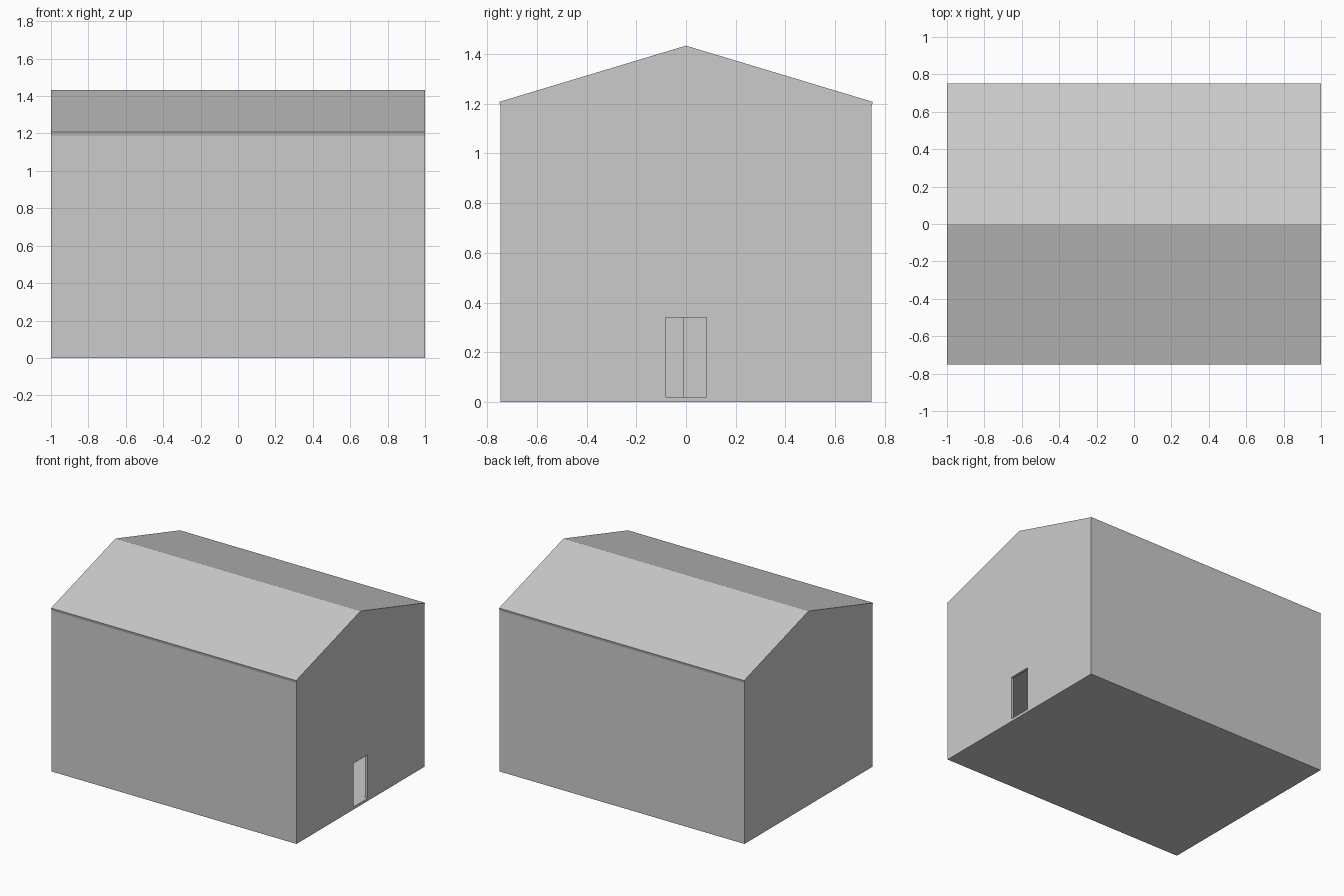
import bpy
import bmesh

if "Cube" in bpy.data.objects:
    bpy.data.objects.remove(bpy.data.objects["Cube"])

T = 0.02             # wall, floor and roof thickness
HX, HY = 1.0, 0.746  # half length, half width of the walls
EAVE_Y, EAVE_Z, RIDGE_Z = 0.751, 1.207, 1.433
STOREY = 0.40


def prism(name, profile, x0, x1):
    """Extrude a (y, z) profile along x."""
    bm = bmesh.new()
    face = bm.faces.new([bm.verts.new((x0, y, z)) for y, z in profile])
    out = bmesh.ops.extrude_face_region(bm, geom=[face])
    moved = [v for v in out["geom"] if isinstance(v, bmesh.types.BMVert)]
    bmesh.ops.translate(bm, verts=moved, vec=(x1 - x0, 0, 0))
    bmesh.ops.recalc_face_normals(bm, faces=bm.faces)
    mesh = bpy.data.meshes.new(name)
    bm.to_mesh(mesh)
    bm.free()
    obj = bpy.data.objects.new(name, mesh)
    bpy.context.collection.objects.link(obj)
    return obj


def box(name, x, y, z):
    return prism(name, [(y[0], z[0]), (y[1], z[0]), (y[1], z[1]), (y[0], z[1])], *x)


def cut(target, cutter):
    mod = target.modifiers.new("cut", "BOOLEAN")
    mod.operation, mod.solver, mod.object = "DIFFERENCE", "EXACT", cutter
    bpy.context.view_layer.objects.active = target
    bpy.ops.object.modifier_apply(modifier=mod.name)
    bpy.data.objects.remove(cutter, do_unlink=True)


# House body: walls and gable roof with slightly projecting eaves
right = [(HY, 0), (HY, EAVE_Z - T), (EAVE_Y, EAVE_Z), (0, RIDGE_Z)]
left = [(-y, z) for y, z in reversed(right[:-1])]
house = prism("house_shell", right + left, -HX, HX)

# Hollow storeys with floor slabs between them
ix, iy = HX - T, HY - T
for i in range(2):
    cut(house, box("room_cutter", (-ix, ix), (-iy, iy),
                   (i * STOREY + T, (i + 1) * STOREY)))

# Top storey, open to the underside of the roof
slope = (RIDGE_Z - EAVE_Z) / EAVE_Y
ridge_in = RIDGE_Z - T * 1.05
eave_in = ridge_in - slope * iy
base = 2 * STOREY + T
cut(house, prism("loft_cutter", [(-iy, base), (iy, base), (iy, eave_in),
                                 (0, ridge_in), (-iy, eave_in)], -ix, ix))

# Doorway through the right gable wall
cut(house, box("door_cutter", (ix - 0.01, HX + 0.05), (-0.083, 0.083), (T, 0.34)))

# Ground floor partition seen through the doorway
box("partition_wall", (-T / 2, T / 2), (-T / 2, iy), (T, STOREY))
